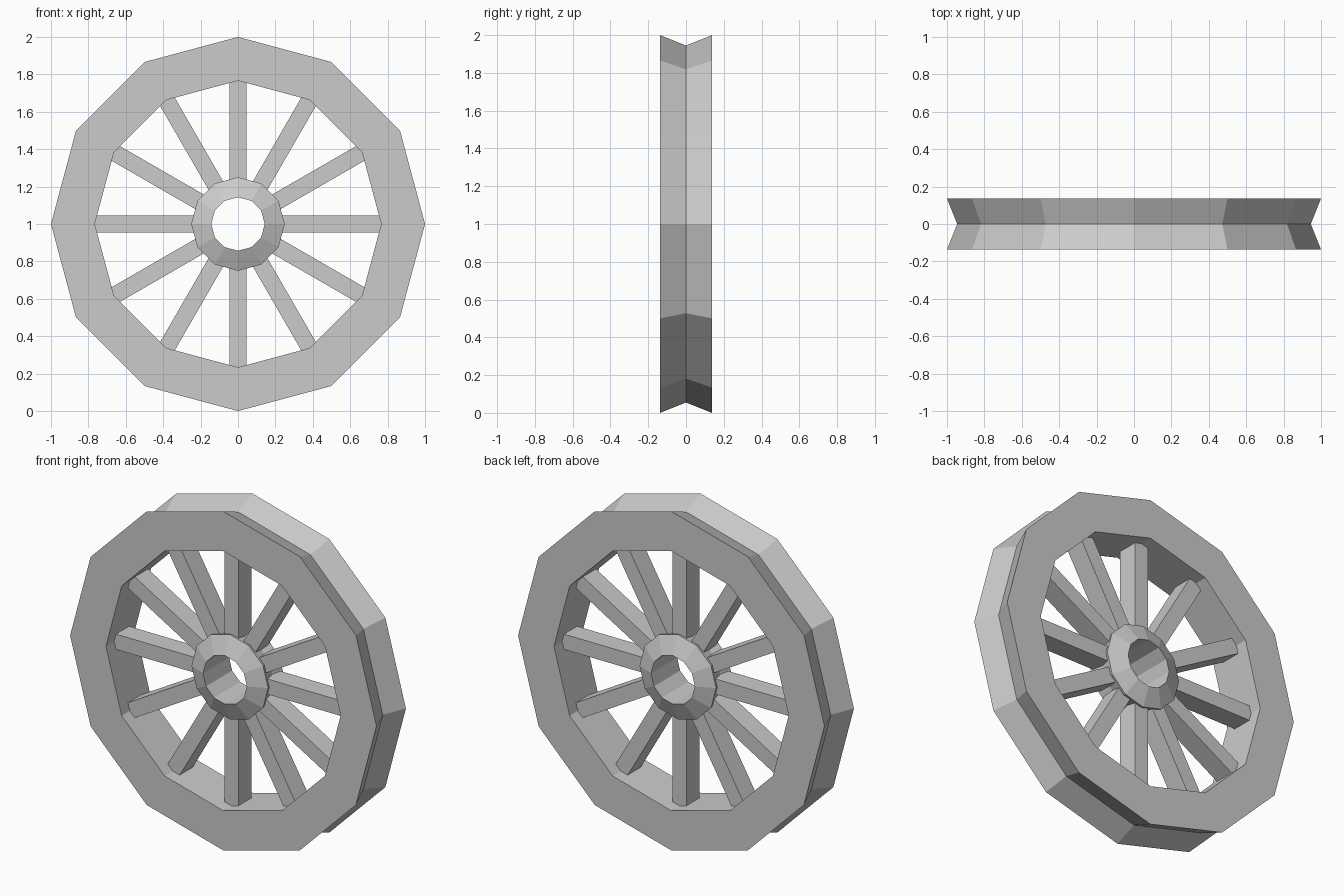
import bpy, bmesh
from math import sin, cos, pi
from mathutils import Matrix, Vector

if "Cube" in bpy.data.objects:
    bpy.data.objects.remove(bpy.data.objects["Cube"])

SIDES = 12
CENTRE = Vector((0, 0, 1))


def finish(name, bm):
    bmesh.ops.recalc_face_normals(bm, faces=bm.faces)
    mesh = bpy.data.meshes.new(name)
    bm.to_mesh(mesh)
    bm.free()
    obj = bpy.data.objects.new(name, mesh)
    obj.location = CENTRE
    bpy.context.collection.objects.link(obj)
    return obj


def ring(name, profile):
    """Revolve a closed (radius, y) profile about the axle."""
    bm = bmesh.new()
    loops = []
    for i in range(SIDES):
        a = 2 * pi * i / SIDES
        loops.append([bm.verts.new((r * cos(a), y, r * sin(a))) for r, y in profile])
    n = len(profile)
    for i in range(SIDES):
        p, q = loops[i], loops[(i + 1) % SIDES]
        for j in range(n):
            k = (j + 1) % n
            bm.faces.new((p[j], p[k], q[k], q[j]))
    return finish(name, bm)


# Rim with a V groove around the outside
ring("rim", [(0.766, -0.137), (1.0, -0.137), (0.945, 0),
             (1.0, 0.137), (0.766, 0.137)])

# Hub with sloped ends, shallow waist and a through hole
ring("hub", [(0.143, -0.122), (0.25, -0.076), (0.235, 0),
             (0.25, 0.076), (0.143, 0.122)])

# Spokes, one to each rim corner
INNER, OUTER = 0.18, 0.766
for i in range(SIDES):
    bm = bmesh.new()
    mat = (Matrix.Rotation(2 * pi * i / SIDES, 4, 'Y')
           @ Matrix.Translation(((INNER + OUTER) / 2, 0, 0))
           @ Matrix.Diagonal((OUTER - INNER, 0.122, 0.09, 1)))
    bmesh.ops.create_cube(bm, size=1, matrix=mat)
    finish(f"spoke_{i + 1}", bm)
